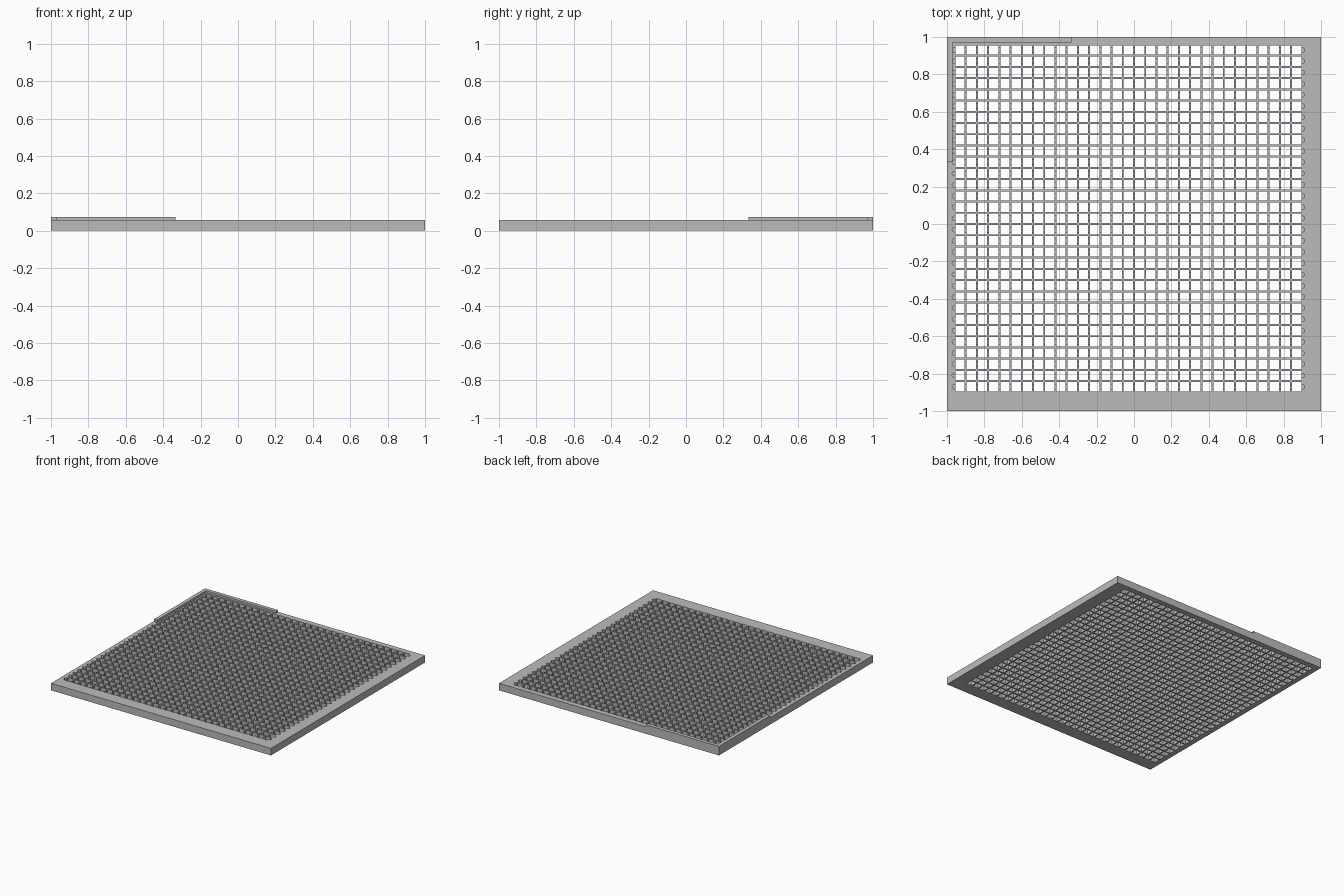
import bpy

default = bpy.data.objects.get("Cube")
if default:
    bpy.data.objects.remove(default, do_unlink=True)

grey = bpy.data.materials.new("plain grey")
grey.use_nodes = True
colour = (0.5, 0.5, 0.5, 1)
grey.diffuse_color = colour
grey.node_tree.nodes["Principled BSDF"].inputs["Base Color"].default_value = colour

TOP = 0.058       # plate thickness
PITCH = 0.06      # spacing of the sockets
COUNT = 31        # sockets per row
HOLE = 0.05       # socket width
FIRST = -0.93     # centre of the first socket in x
LAST = 0.93       # centre of the back row in y


def box(name, low, high):
    """Box between two opposite corners."""
    centre = [(a + b) / 2 for a, b in zip(low, high)]
    bpy.ops.mesh.primitive_cube_add(size=1, location=centre)
    obj = bpy.context.object
    obj.name = name
    obj.scale = [b - a for a, b in zip(low, high)]
    bpy.ops.object.transform_apply(location=False, rotation=False, scale=True)
    obj.data.materials.append(grey)
    return obj


def repeat(obj, columns, rows):
    """Lay copies out on the socket grid, to the right and to the front."""
    for count, step in ((columns, (PITCH, 0, 0)), (rows, (0, -PITCH, 0))):
        array = obj.modifiers.new("Grid", "ARRAY")
        array.count = count
        array.use_relative_offset = False
        array.use_constant_offset = True
        array.constant_offset_displace = step
    obj.hide_render = True


def cut(target, cutter):
    """Subtract the cutter, then remove it."""
    mod = target.modifiers.new("Cut", "BOOLEAN")
    mod.operation = "DIFFERENCE"
    mod.solver = "MANIFOLD"
    mod.object = cutter
    bpy.context.view_layer.objects.active = target
    bpy.ops.object.modifier_apply(modifier=mod.name)
    bpy.data.objects.remove(cutter, do_unlink=True)


plate = box("plate", (-1, -1, 0), (1, 1, TOP))

# Square sockets right through the plate
half = HOLE / 2
socket = box("socket_cutter", (FIRST - half, LAST - half, -0.1),
             (FIRST + half, LAST + half, 0.2))
repeat(socket, COUNT, COUNT)
cut(plate, socket)

# Round notches sunk into the walls between neighbouring sockets
floor = 0.03
bpy.ops.mesh.primitive_cylinder_add(
    vertices=16, radius=0.012, depth=0.1,
    location=(FIRST - PITCH / 2, LAST, floor + 0.05))
notch = bpy.context.object
notch.name = "notch_cutter"
notch.data.materials.append(grey)
repeat(notch, COUNT + 1, COUNT)
cut(plate, notch)

# Raised corner lip along the back and the right side
RIM = 0.074
box("back_lip", (-1, 0.97, TOP), (-0.335, 1, RIM))
box("side_lip", (-1, 0.335, TOP), (-0.97, 0.97, RIM))
